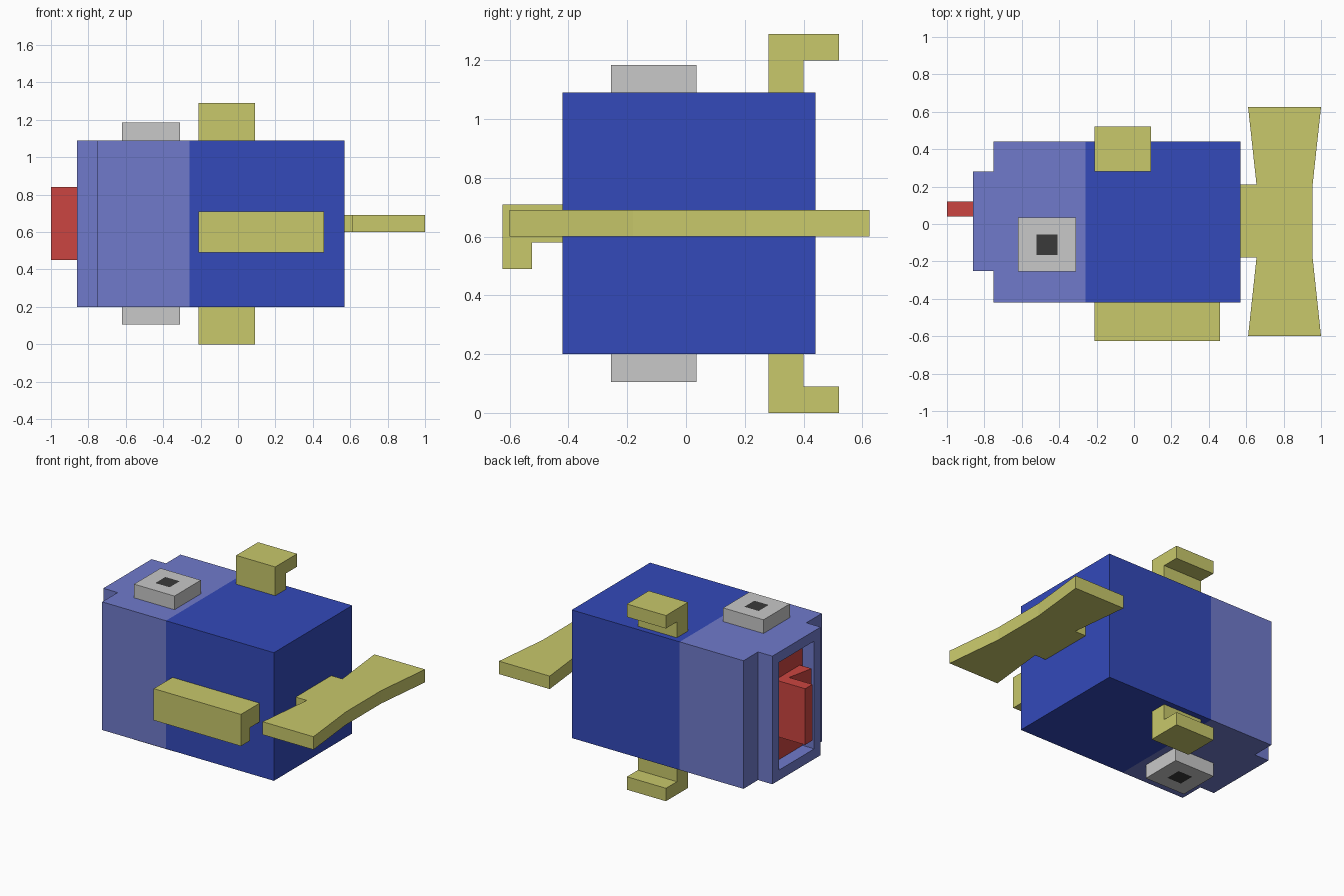
import bpy
import bmesh
from mathutils import Vector

cube = bpy.data.objects.get("Cube")
if cube:
    bpy.data.objects.remove(cube, do_unlink=True)


def material(name, r, g, b):
    m = bpy.data.materials.new(name)
    m.use_nodes = True
    m.diffuse_color = (r, g, b, 1)
    m.node_tree.nodes["Principled BSDF"].inputs["Base Color"].default_value = (r, g, b, 1)
    return m


BLUE = material("deep_blue", 0.033, 0.067, 0.49)
PALE = material("pale_blue", 0.16, 0.195, 0.6)
YELLOW = material("dull_yellow", 0.58, 0.58, 0.147)
RED = material("red", 0.6, 0.06, 0.052)
GREY = material("light_grey", 0.58, 0.58, 0.58)
DARK = material("charcoal", 0.042, 0.042, 0.042)

MID_Z = 0.645


def prism(points, axis, low, high):
    """Extrude a closed profile along an axis; points use the other two axes in order."""
    bm = bmesh.new()

    def place(p, h):
        co = list(p)
        co.insert(axis, h)
        return co

    face = bm.faces.new([bm.verts.new(place(p, low)) for p in points])
    new = bmesh.ops.extrude_face_region(bm, geom=[face])["geom"]
    shift = Vector(place((0, 0), high - low))
    bmesh.ops.translate(bm, vec=shift, verts=[v for v in new if isinstance(v, bmesh.types.BMVert)])
    bmesh.ops.recalc_face_normals(bm, faces=bm.faces[:])
    return bm


def rect(a0, a1, b0, b1):
    return [(a0, b0), (a1, b0), (a1, b1), (a0, b1)]


def finish(bm, name, *mats):
    mesh = bpy.data.meshes.new(name)
    bm.to_mesh(mesh)
    bm.free()
    for m in mats:
        mesh.materials.append(m)
    obj = bpy.data.objects.new(name, mesh)
    bpy.context.collection.objects.link(obj)
    return obj


def flip(bm):
    """Mirror a part to the underside of the body."""
    for v in bm.verts:
        v.co.z = 2 * MID_Z - v.co.z
    bmesh.ops.reverse_faces(bm, faces=bm.faces[:])
    return bm


# Body with a narrower end block, split into two colours
plan = [(0.57, -0.42), (0.57, 0.44), (-0.75, 0.44), (-0.75, 0.28),
        (-0.86, 0.28), (-0.86, -0.25), (-0.75, -0.25), (-0.75, -0.42)]
body = prism(plan, 2, 0.2, 1.09)
bmesh.ops.bisect_plane(body, geom=body.verts[:] + body.edges[:] + body.faces[:],
                       plane_co=(-0.26, 0, 0), plane_no=(1, 0, 0))
for f in body.faces:
    f.material_index = 1 if f.calc_center_median().x < -0.26 else 0

# Recess in the end block with a red back wall
end = min(body.faces, key=lambda f: f.calc_center_median().x)
bmesh.ops.inset_individual(body, faces=[end], thickness=0.1)
back = bmesh.ops.extrude_discrete_faces(body, faces=[end])["faces"][0]
bmesh.ops.translate(body, vec=(0.09, 0, 0), verts=back.verts[:])
back.material_index = 2
finish(body, "body", BLUE, PALE, RED)

# Red lever and its angled base inside the recess
finish(prism(rect(-1, -0.77, 0.04, 0.12), 2, 0.45, 0.84), "lever", RED)
base = [(-0.82, 0.04), (-0.86, -0.15), (-0.77, -0.15), (-0.77, 0.04)]
finish(prism(base, 2, 0.45, 0.84), "lever_base", RED)

# Top and bottom vents and hooks
hook = [(0.28, 1.09), (0.4, 1.09), (0.4, 1.2), (0.52, 1.2), (0.52, 1.29), (0.28, 1.29)]
for side in ("top", "bottom"):
    vent = prism(rect(-0.62, -0.31, -0.255, 0.035), 2, 1.09, 1.185)
    cap = max(vent.faces, key=lambda f: f.calc_center_median().z)
    bmesh.ops.inset_individual(vent, faces=[cap], thickness=0.09)
    # Square the opening
    middle = cap.calc_center_median()
    for v in cap.verts:
        for i in (0, 1):
            v.co[i] = middle[i] + (0.055 if v.co[i] > middle[i] else -0.055)
    cap.material_index = 1
    bracket = prism(hook, 0, -0.21, 0.09)
    if side == "bottom":
        flip(vent)
        flip(bracket)
    finish(vent, side + "_vent", GREY, DARK)
    finish(bracket, side + "_hook", YELLOW)

# Front handle with a downward lip
lip = [(-0.625, 0.49), (-0.525, 0.49), (-0.525, 0.58), (-0.42, 0.58), (-0.42, 0.71), (-0.625, 0.71)]
finish(prism(lip, 0, -0.21, 0.46), "front_handle", YELLOW)

# Flared tail plate with a short stem
tail = [(0.57, -0.18), (0.655, -0.18), (0.61, -0.6), (1, -0.6), (0.955, -0.18),
        (0.955, 0.21), (1, 0.625), (0.61, 0.625), (0.655, 0.21), (0.57, 0.21)]
finish(prism(tail, 2, 0.6, 0.69), "tail_plate", YELLOW)
